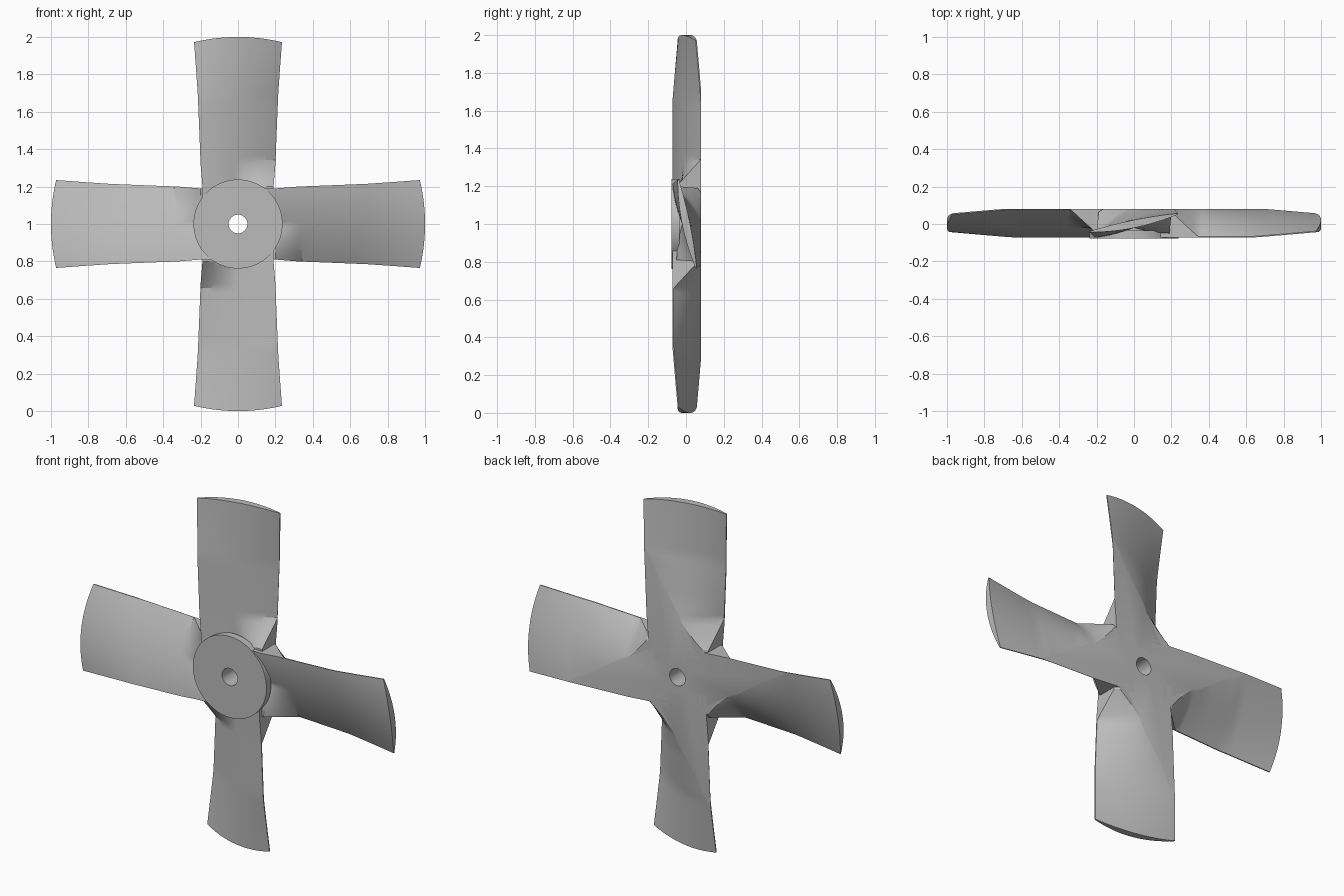
import bpy, bmesh, math
from mathutils import Matrix, Vector

cube = bpy.data.objects.get("Cube")
if cube:
    bpy.data.objects.remove(cube, do_unlink=True)

FRONT, BACK = -0.075, 0.08
CENTRE = Vector((0, 0, 1))

grey = bpy.data.materials.new("plain grey")
grey.use_nodes = True
grey.diffuse_color = (0.5, 0.5, 0.5, 1)
grey.node_tree.nodes["Principled BSDF"].inputs["Base Color"].default_value = grey.diffuse_color


def lerp_table(table, x):
    """Linear interpolation through (x, value) pairs."""
    for (x0, v0), (x1, v1) in zip(table, table[1:]):
        if x <= x1:
            return v0 + (v1 - v0) * max(0, (x - x0) / (x1 - x0))
    return table[-1][1]


def finish(bm, name):
    bmesh.ops.recalc_face_normals(bm, faces=bm.faces)
    mesh = bpy.data.meshes.new(name)
    bm.to_mesh(mesh)
    bm.free()
    mesh.materials.append(grey)
    mesh.shade_smooth()
    mesh.set_sharp_from_angle(angle=math.radians(28))
    return mesh


def add(name, mesh):
    obj = bpy.data.objects.new(name, mesh)
    obj.location = CENTRE
    bpy.context.collection.objects.link(obj)
    return obj


# Blade: twisted, cambered sections lofted along the radius
WIDTH = [(0.06, 0.19), (0.2, 0.19), (0.32, 0.2), (0.45, 0.205), (0.7, 0.215), (1, 0.235)]
BULGE = [(0.06, 0.11), (0.28, 0.09), (0.45, 0.055), (0.7, 0.02), (1, 0.012)]
STEPS, SPAN = 24, 40


def section(r):
    half = lerp_table(WIDTH, r)
    pitch = min(0.0475 + 0.08 * (1 - r), 0.075)
    fillet = min(max(0, 0.34 - r), 0.14) * 0.92
    front, back = [], []
    for i in range(STEPS + 1):
        s = 2 * i / STEPS - 1
        u = s * half
        z = r - (1 - math.sqrt(1 - u * u)) * r ** 4
        mid = 0.0065 + pitch * s
        hump = 1 - s * s
        front.append((u, mid - 0.003 - 0.024 * hump - fillet * max(0, s), z))
        back.append((u, mid + 0.003 + lerp_table(BULGE, r) * hump + fillet * max(0, -s), z))
    return front + back[::-1]


bm = bmesh.new()
rings = [[bm.verts.new(p) for p in section(0.06 + 0.94 * k / SPAN)] for k in range(SPAN + 1)]
for a, b in zip(rings, rings[1:]):
    for i in range(len(a)):
        j = (i + 1) % len(a)
        bm.faces.new((a[i], a[j], b[j], b[i]))
for ring in (rings[0], rings[-1]):
    for i in range(STEPS):
        bm.faces.new((ring[i], ring[i + 1], ring[-2 - i], ring[-1 - i]))

# Trim the blade flat at the front and back planes
for y, n in ((FRONT, -1), (BACK, 1)):
    bmesh.ops.bisect_plane(bm, geom=bm.verts[:] + bm.edges[:] + bm.faces[:],
                           plane_co=(0, y, 0), plane_no=(0, n, 0), clear_outer=True)
    bmesh.ops.holes_fill(bm, edges=[e for e in bm.edges if e.is_boundary], sides=0)
blade_mesh = finish(bm, "blade")

for k, side in enumerate(("top", "left", "bottom", "right")):
    add(side + "_blade", blade_mesh).rotation_euler.y = k * math.pi / 2

# Hub: front disc and bored sleeve, turned about the y axis
PROFILE = [(0.05, -0.077), (0.238, -0.077), (0.238, -0.035), (0.1, -0.035), (0.1, BACK), (0.05, BACK)]
SIDES = 64
bm = bmesh.new()
loops = []
for k in range(SIDES):
    turn = Matrix.Rotation(2 * math.pi * k / SIDES, 3, "Y")
    loops.append([bm.verts.new(turn @ Vector((r, y, 0))) for r, y in PROFILE])
for k in range(SIDES):
    a, b = loops[k], loops[(k + 1) % SIDES]
    for i in range(len(PROFILE)):
        j = (i + 1) % len(PROFILE)
        bm.faces.new((a[i], a[j], b[j], b[i]))
add("hub", finish(bm, "hub"))
